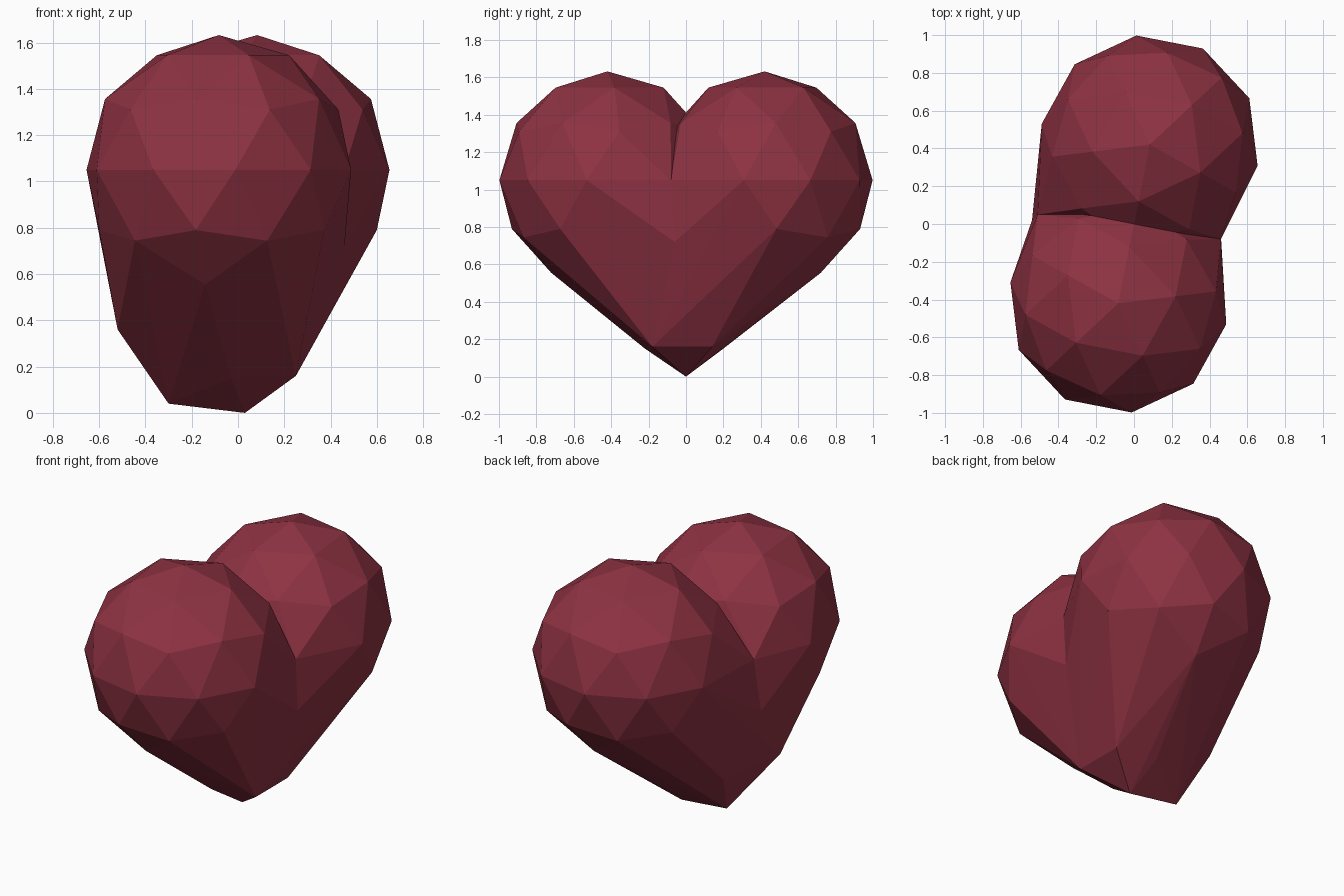
import bpy, bmesh
from math import radians
from mathutils import Matrix

if "Cube" in bpy.data.objects:
    bpy.data.objects.remove(bpy.data.objects["Cube"])

red = bpy.data.materials.new("dark_red")
red.diffuse_color = (0.27, 0.032, 0.055, 1)
red.use_nodes = True
red.node_tree.nodes["Principled BSDF"].inputs["Base Color"].default_value = red.diffuse_color

# Shared points of the lower body: tip, rings above it, and the sides between the lobes
body = [
    (0.03, 0, 0), (-0.30, 0.02, 0.04),
    (0.25, 0.14, 0.16), (0.25, -0.18, 0.16),
    (0.0, 0.20, 0.15), (-0.03, -0.22, 0.15),
    (0.38, 0.0, 0.46), (-0.52, -0.20, 0.36), (-0.40, 0.20, 0.32),
    (0.46, -0.06, 0.72), (-0.54, 0.02, 0.72),
    (0.46, -0.08, 1.05), (-0.51, 0.05, 1.05),
]


def heart_half(name, turn):
    """A faceted ball wrapped together with the lower body as one hull."""
    bm = bmesh.new()
    spin = Matrix.Rotation(radians(turn), 4, 'Z')
    place = Matrix.Translation((0.083, 0.42, 1.05)) @ Matrix.Rotation(radians(-29), 4, 'Z')
    bmesh.ops.create_icosphere(bm, subdivisions=2, radius=0.582, matrix=spin @ place)
    bmesh.ops.delete(bm, geom=bm.edges[:], context='EDGES_FACES')
    # the ball points are kept, only their faces are replaced by the hull
    pts = [v.co.copy() for v in bm.verts]
    if not pts:
        ball = bmesh.new()
        bmesh.ops.create_icosphere(ball, subdivisions=2, radius=0.582, matrix=spin @ place)
        pts = [v.co.copy() for v in ball.verts]
        ball.free()
    bm.free()

    bm = bmesh.new()
    for p in pts + body:
        bm.verts.new(p)
    bmesh.ops.convex_hull(bm, input=bm.verts)
    loose = [v for v in bm.verts if not v.link_faces]
    bmesh.ops.delete(bm, geom=loose, context='VERTS')
    bmesh.ops.recalc_face_normals(bm, faces=bm.faces)
    mesh = bpy.data.meshes.new(name)
    bm.to_mesh(mesh)
    bm.free()
    mesh.materials.append(red)
    obj = bpy.data.objects.new(name, mesh)
    bpy.context.collection.objects.link(obj)


# The second lobe is the first turned half way round z
heart_half("back_half", 0)
heart_half("front_half", 180)
